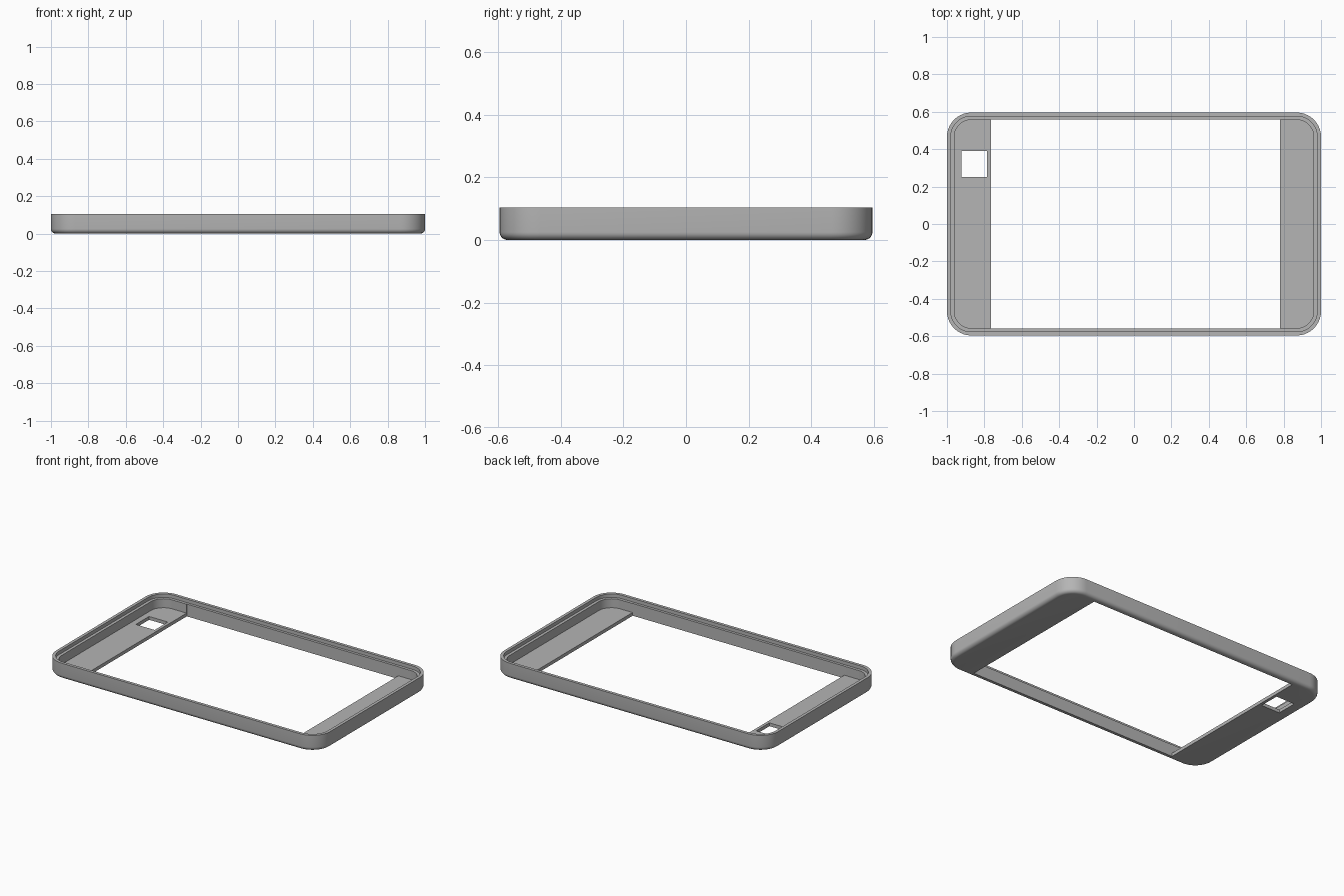
import bpy
import bmesh
from math import cos, sin, pi, radians

cube = bpy.data.objects.get("Cube")
if cube:
    bpy.data.objects.remove(cube, do_unlink=True)

HALF_X, HALF_Y, HEIGHT = 1.0, 0.596, 0.104
CORNER, FILLET = 0.13, 0.025
LIP, WALL = 0.02, 0.039
FLOOR, LEDGE = 0.022, 0.081

grey = bpy.data.materials.new("plain grey")
grey.use_nodes = True
colour = (0.46, 0.46, 0.46, 1)
grey.diffuse_color = colour
grey.node_tree.nodes["Principled BSDF"].inputs["Base Color"].default_value = colour


def make_object(name, bm):
    bmesh.ops.recalc_face_normals(bm, faces=bm.faces)
    mesh = bpy.data.meshes.new(name)
    bm.to_mesh(mesh)
    bm.free()
    mesh.materials.append(grey)
    obj = bpy.data.objects.new(name, mesh)
    bpy.context.collection.objects.link(obj)
    return obj


def rounded_ring(bm, inset, z, steps=10):
    """Rounded rectangle, pulled in from the outer edge by inset."""
    r = CORNER - inset
    ring = []
    for i, (sx, sy) in enumerate([(1, 1), (-1, 1), (-1, -1), (1, -1)]):
        for k in range(steps + 1):
            a = (i + k / steps) * pi / 2
            ring.append(bm.verts.new((sx * (HALF_X - CORNER) + r * cos(a),
                                      sy * (HALF_Y - CORNER) + r * sin(a), z)))
    return ring


def box_cutter(name, x0, x1, y0, y1, z0, z1):
    bm = bmesh.new()
    bmesh.ops.create_cube(bm, size=1)
    for v in bm.verts:
        v.co = ((x0 + x1) / 2 + v.co.x * (x1 - x0),
                (y0 + y1) / 2 + v.co.y * (y1 - y0),
                (z0 + z1) / 2 + v.co.z * (z1 - z0))
    obj = make_object(name, bm)
    obj.hide_render = True
    return obj


# Tray: wall profile with filleted base, top lip, inner ledge and floor
profile = [(FILLET * (1 - sin(t * pi / 12)), FILLET * (1 - cos(t * pi / 12)))
           for t in range(7)]
profile += [(0, HEIGHT), (LIP, HEIGHT), (LIP, LEDGE), (WALL, LEDGE), (WALL, FLOOR)]
bm = bmesh.new()
rings = [rounded_ring(bm, d, z) for d, z in profile]
for low, high in zip(rings, rings[1:]):
    for i in range(len(low)):
        j = (i + 1) % len(low)
        bm.faces.new((low[i], low[j], high[j], high[i]))
bm.faces.new(rings[0])
bm.faces.new(rings[-1])
frame = make_object("bezel_frame", bm)

# Screen window and small square opening
cutters = [
    box_cutter("window_cutter", -0.765, 0.78, -0.559, 0.559, -0.1, 0.2),
    box_cutter("square_hole_cutter", -0.922, -0.785, 0.252, 0.39, -0.1, 0.06),
]
bpy.ops.object.select_all(action="DESELECT")
bpy.context.view_layer.objects.active = frame
frame.select_set(True)
for cutter in cutters:
    mod = frame.modifiers.new("cut", "BOOLEAN")
    mod.operation = "DIFFERENCE"
    mod.solver = "EXACT"
    mod.object = cutter
    bpy.ops.object.modifier_apply(modifier=mod.name)
for cutter in cutters:
    bpy.data.objects.remove(cutter, do_unlink=True)

bpy.ops.object.shade_smooth_by_angle(angle=radians(30))
